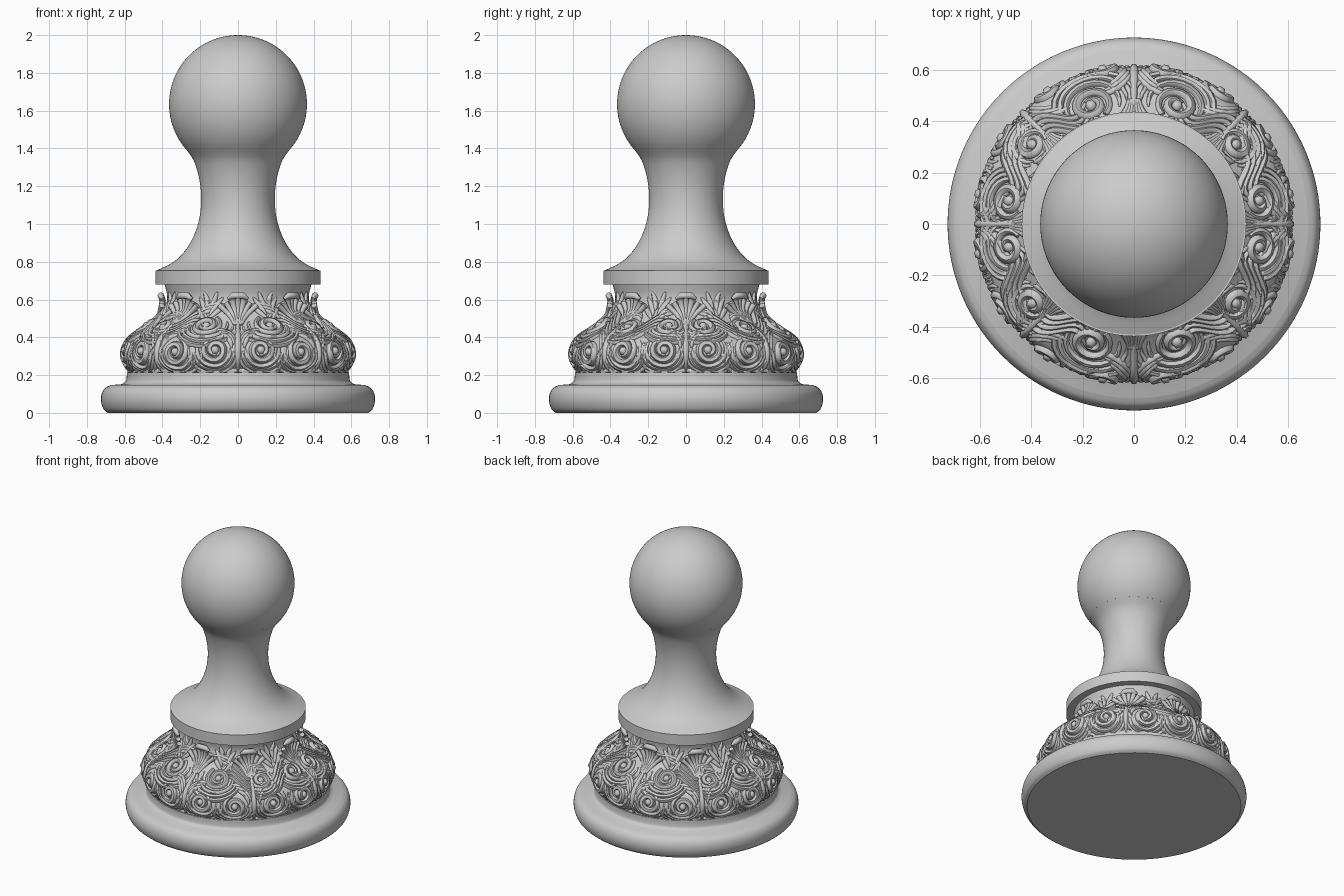
import bpy, bmesh, math
from mathutils import Vector

cube = bpy.data.objects.get("Cube")
if cube:
    bpy.data.objects.remove(cube, do_unlink=True)

grey = bpy.data.materials.new("stone_grey")
grey.use_nodes = True
grey.diffuse_color = (0.6, 0.6, 0.6, 1)
grey.node_tree.nodes["Principled BSDF"].inputs["Base Color"].default_value = (0.6, 0.6, 0.6, 1)


def activate(obj):
    bpy.ops.object.select_all(action='DESELECT')
    obj.select_set(True)
    bpy.context.view_layer.objects.active = obj


def rounded(points, steps=5):
    """Smooth curve through the points of a profile."""
    pts = [Vector(p) for p in points]
    pts = [2 * pts[0] - pts[1]] + pts + [2 * pts[-1] - pts[-2]]
    out = []
    for a, b, c, d in zip(pts, pts[1:], pts[2:], pts[3:]):
        for i in range(steps):
            t = i / steps
            out.append((2 * b + (c - a) * t + (2 * a - 5 * b + 4 * c - d) * t * t
                        + (3 * b - a - 3 * c + d) * t ** 3) / 2)
    return out + [pts[-2]]


def lathe(name, profile):
    """Turn a radius and height profile round the z axis."""
    bm = bmesh.new()
    verts = [bm.verts.new((p[0], 0, p[1])) for p in profile]
    edges = [bm.edges.new(pair) for pair in zip(verts, verts[1:])]
    bmesh.ops.spin(bm, geom=verts + edges, cent=(0, 0, 0), axis=(0, 0, 1),
                   angle=math.tau, steps=128, use_duplicate=False)
    bmesh.ops.remove_doubles(bm, verts=bm.verts, dist=0.0002)
    bmesh.ops.recalc_face_normals(bm, faces=bm.faces)
    mesh = bpy.data.meshes.new(name)
    bm.to_mesh(mesh)
    bm.free()
    mesh.materials.append(grey)
    obj = bpy.data.objects.new(name, mesh)
    bpy.context.collection.objects.link(obj)
    activate(obj)
    bpy.ops.object.shade_smooth_by_angle(angle=math.radians(35))
    return obj


# Round foot with a stepped shoulder
foot = rounded([(.69, 0), (.712, .02), (.725, .06), (.722, .1), (.705, .13), (.675, .147)])
step = rounded([(.615, .152), (.596, .165), (.59, .185), (.588, .215)])
lathe("foot", [(0, 0)] + foot + step + [(0, .215)])

# Bulging drum behind the carving
drum = rounded([(.56, .215), (.6, .26), (.61, .32), (.58, .39), (.5, .45),
                (.43, .51), (.385, .57), (.375, .62), (.39, .685)])
lathe("drum", [(0, .215)] + drum + [(0, .685)])

# Collar, waisted neck and ball head
lathe("collar", [(0, .68), (.437, .68), (.437, .755), (0, .755)])
neck = rounded([(.43, .755), (.365, .785), (.31, .825), (.262, .885), (.225, .96), (.203, 1.04),
                (.195, 1.12), (.199, 1.2), (.215, 1.28), (.242, 1.35), (.295, 1.42)])
lathe("neck", [(0, .755)] + neck + [(0, 1.42)])
low = math.radians(-40)
ball = [(.365 * math.cos(a), 1.635 + .365 * math.sin(a))
        for a in (low + (math.pi / 2 - low) * i / 40 for i in range(41))]
lathe("ball_head", [(0, ball[0][1])] + ball)


# Carved relief: strokes drawn on the drum surface
def on_drum(angle, v, lift=0):
    """Point at an angle from the front and a length v up the drum profile."""
    v = max(v, .012)
    for a, b in zip(drum, drum[1:]):
        length = (b - a).length
        if v <= length or b is drum[-1]:
            p = a.lerp(b, min(v / length, 1))
            break
        v -= length
    r = p[0] + lift
    return Vector((r * math.sin(angle), -r * math.cos(angle), p[1]))


def new_carving(name, thickness):
    curve = bpy.data.curves.new(name, 'CURVE')
    curve.dimensions = '3D'
    curve.bevel_depth = thickness
    curve.bevel_resolution = 1
    curve.use_fill_caps = True
    curve.materials.append(grey)
    obj = bpy.data.objects.new(name, curve)
    bpy.context.collection.objects.link(obj)
    return obj


def stroke(obj, centre, path, radii, lifts=None):
    """Add a stroke given as offsets round a centre, mirrored into all four quarters."""
    a0, v0 = math.radians(centre[0]), centre[1]
    width = on_drum(0, v0).xy.length
    for sx in (1, -1):
        for sy in (1, -1):
            spline = obj.data.splines.new('POLY')
            spline.points.add(len(path) - 1)
            for i, (du, dv) in enumerate(path):
                p = on_drum(a0 + du / width, v0 + dv, lifts[i] if lifts else 0)
                spline.points[i].co = (sx * p.x, sy * p.y, p.z, 1)
                spline.points[i].radius = radii[i]


def arc(size0, size1, start, turn, side, count):
    """Spiral arc offsets; angles in turns, shrinking from size0 to size1."""
    out = []
    for i in range(count):
        t = i / (count - 1)
        r = size0 + (size1 - size0) * t
        a = (start + turn * t) * math.tau
        out.append((side * r * math.cos(a), r * math.sin(a)))
    return out


def leaf_taper(count, tip=.25):
    return [tip + (1 - tip) * math.sin(math.pi * i / (count - 1)) ** .7 for i in range(count)]


def to_mesh(obj):
    activate(obj)
    bpy.ops.object.convert(target='MESH')
    bpy.ops.object.shade_smooth_by_angle(angle=math.radians(60))


# Scrolls: angle, height along drum, size, handedness, starting turn
scrolls = [(20, .315, .078, 1, .35), (11.5, .135, .068, -1, .3),
           (33, .125, .072, 1, .3), (57, .13, .072, -1, .3),
           (79, .135, .068, 1, .3), (79.5, .31, .068, -1, .35),
           (52, .3, .06, 1, .4)]
volutes = new_carving("scroll_volutes", .02)
leaves = new_carving("acanthus_strands", .0155)
buds = new_carving("scroll_buds", .024)
for angle, v, size, side, start in scrolls:
    centre = (angle, v)
    n = 28
    stroke(volutes, centre, arc(size, size * .3, start, 1.5, side, n),
           [.5 + .5 * math.sin(math.pi * (i + 2) / (n + 2)) for i in range(n)])
    stroke(buds, centre, [(-.02, 0), (-.01, 0), (.01, 0), (.02, 0)], [.3, 1, 1, .3])
    for k in range(3):
        grow = size * (1.35 + .33 * k)
        stroke(leaves, centre, arc(grow * 1.1, grow * .88, start + .1 + .04 * k, .62 - .07 * k, side, 16),
               leaf_taper(16))
    # Curling leaf tips over the top of each scroll
    for k in range(3):
        grow = size * (1.3 + .25 * k)
        stroke(leaves, centre, arc(grow, grow * 1.2, start - .28 + .03 * k, .22, side, 9), leaf_taper(9))

# Sweeping stems that join neighbouring scrolls
for k in range(4):
    sweep = [(t * .26 - .13, .055 * math.sin(t * math.tau) + .03 * k - .02)
             for t in (i / 17 for i in range(18))]
    stroke(leaves, (36, .3), sweep, leaf_taper(18))
    stroke(leaves, (66, .27), [(-u, w) for u, w in sweep], leaf_taper(18))

# Fans of fronds with lips curling out below the collar
fronds = new_carving("palmette_fronds", .016)
for angle in (0, 45, 90):
    for k in range(-3, 4):
        spread = abs(k)
        path, lift, n = [], [], 12
        for i in range(n):
            t = i / (n - 1)
            path.append((k * (.006 + .03 * t ** 1.8), (.2 - .018 * spread) * t - .05))
            lift.append(.03 * max(0, t - .6) / .4)
        stroke(fronds, (angle, .37), path, [.55 + .5 * i / n for i in range(n)], lift)
    # Rolled lip and rib of each fan
    stroke(fronds, (angle, .515), [(-.05, -.012), (-.025, .004), (.025, .004), (.05, -.012)],
           [.5, 1.2, 1.2, .5], [.026, .034, .034, .026])
    stroke(fronds, (angle, .02), [(0, .03 * i) for i in range(12)], leaf_taper(12, .5))

# Small curls filling the gaps between the fans
for angle in (22.5, 67.5):
    for side in (1, -1):
        for k in range(3):
            stroke(fronds, (angle, .43),
                   [(side * (.012 + .03 * k * t + .03 * t * t), .11 * t - .03 * k) for t in (i / 8 for i in range(9))],
                   leaf_taper(9))

# Rim of small lobes along the lower edge
lobes = new_carving("lower_edge_lobes", .02)
for i in range(12):
    stroke(lobes, (3.75 + 7.5 * i, .03), arc(.032, .032, .5, .5, 1, 9), leaf_taper(9, .4))

for carving in (volutes, leaves, buds, fronds, lobes):
    to_mesh(carving)
